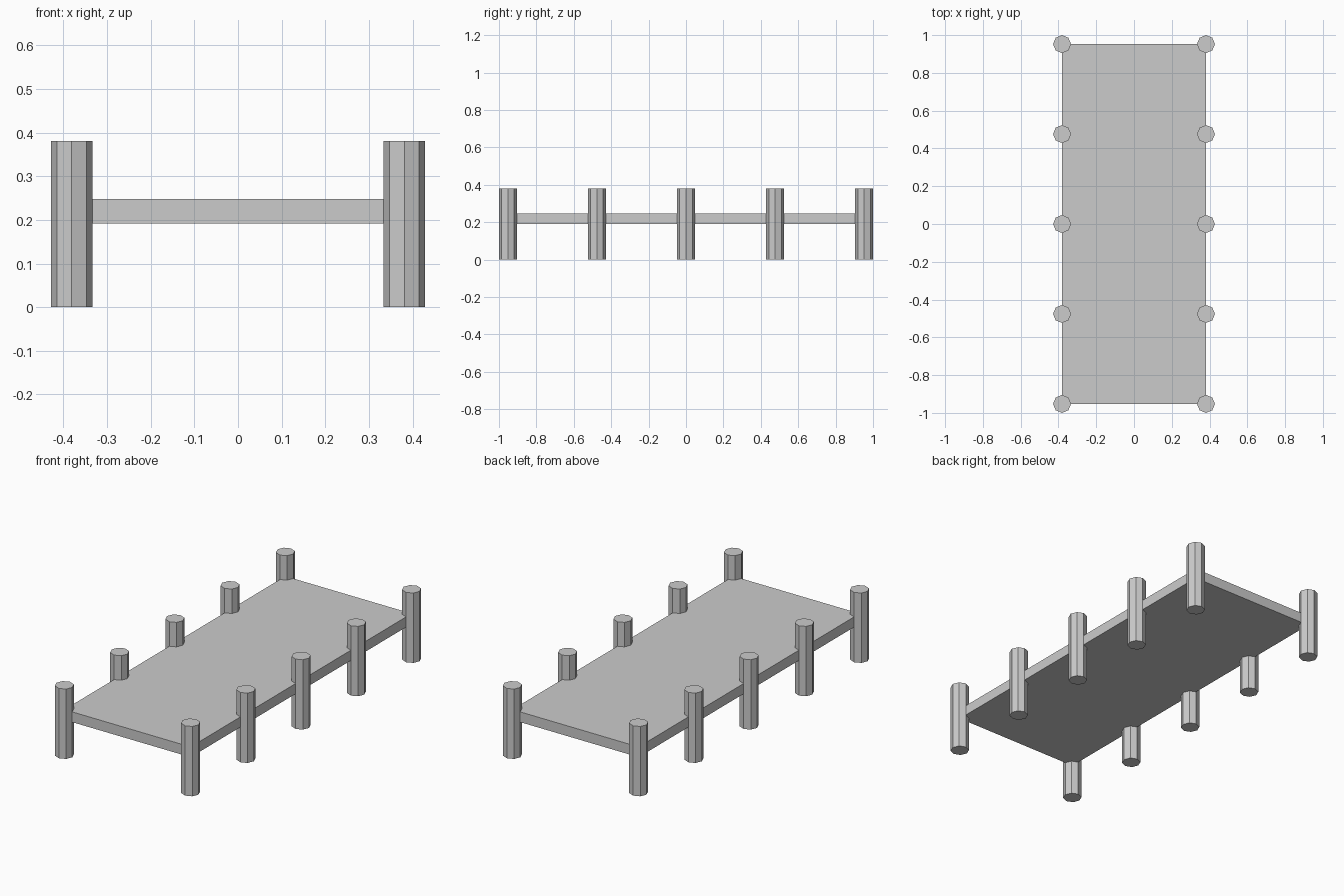
import bpy

if "Cube" in bpy.data.objects:
    bpy.data.objects.remove(bpy.data.objects["Cube"])

POST_R = 0.0476
POST_H = 0.381
HALF_X = 0.381
HALF_Y = 0.9524

# Deck slab reaching the post centres
bpy.ops.mesh.primitive_cube_add(size=1, location=(0, 0, 0.2195))
deck = bpy.context.object
deck.name = "deck"
deck.scale = (2 * HALF_X, 2 * HALF_Y, 0.056)
bpy.ops.object.transform_apply(location=False, rotation=False, scale=True)

# Five octagonal posts along each long side
for side, sx in (("left", -1), ("right", 1)):
    for i in range(5):
        y = HALF_Y * (i - 2) / 2
        bpy.ops.mesh.primitive_cylinder_add(
            vertices=8, radius=POST_R, depth=POST_H,
            location=(sx * HALF_X, y, POST_H / 2))
        bpy.context.object.name = f"{side}_post_{i + 1}"
